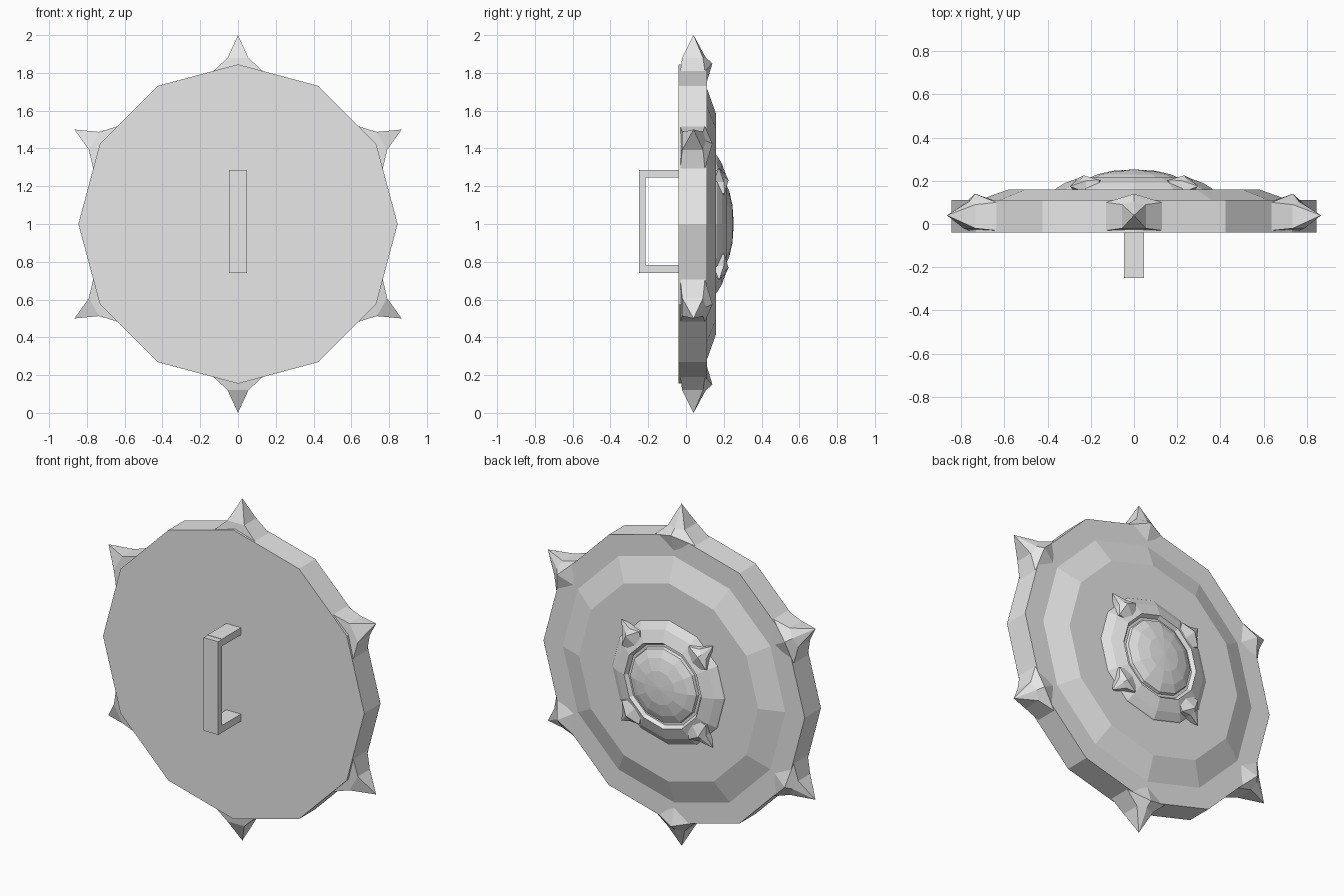
import bpy, bmesh, math
from mathutils import Matrix, Vector

cube = bpy.data.objects.get("Cube")
if cube:
    bpy.data.objects.remove(cube, do_unlink=True)

grey = bpy.data.materials.new("plain grey")
grey.use_nodes = True
grey.diffuse_color = (0.8, 0.8, 0.8, 1)
grey.node_tree.nodes["Principled BSDF"].inputs["Base Color"].default_value = (0.8, 0.8, 0.8, 1)

CENTRE = Vector((0, 0, 1))
SIDES = 12


def finish(name, bm):
    bmesh.ops.recalc_face_normals(bm, faces=bm.faces)
    mesh = bpy.data.meshes.new(name)
    bm.to_mesh(mesh)
    bm.free()
    mesh.materials.append(grey)
    obj = bpy.data.objects.new(name, mesh)
    bpy.context.collection.objects.link(obj)
    return obj


def bridge(bm, a, b):
    for i in range(len(a)):
        j = (i + 1) % len(a)
        bm.faces.new((a[i], a[j], b[j], b[i]))


def lathe(name, profile):
    """Turn (radius, y) points about the shield axis and cap both ends."""
    bm = bmesh.new()
    rings = []
    for r, y in profile:
        angles = [math.tau * k / SIDES for k in range(SIDES)]
        rings.append([bm.verts.new(CENTRE + Vector((r * math.cos(a), y, r * math.sin(a))))
                      for a in angles])
    for a, b in zip(rings, rings[1:]):
        bridge(bm, a, b)
    bm.faces.new(rings[0])
    bm.faces.new(rings[-1])
    return finish(name, bm)


def spike(name, angle, tip_radius, y, size, depth):
    """Flared spike pointing outward, with a ridge along its back."""
    # each ring: half width, front, shoulder, ridge, side drop, ridge drop
    rings_data = [(0.055, -0.06, 0.05, 0.065, 0.12, 0.12),
                  (0.13, -0.07, 0.06, 0.10, 0.19, 0.15),
                  (0.08, -0.06, 0.05, 0.06, 0.27, 0.28)]
    turn = Matrix.Rotation(math.pi / 2 - angle, 3, 'Y')

    def place(x, d, drop):
        return CENTRE + turn @ Vector((x * size, y + d * depth, tip_radius - drop * size))

    bm = bmesh.new()
    tip = bm.verts.new(place(0, 0, 0))
    rings = []
    for w, front, shoulder, ridge, side, top in rings_data:
        pts = [(-w, front, side), (w, front, side), (w, shoulder, side),
               (0, ridge, top), (-w, shoulder, side)]
        rings.append([bm.verts.new(place(*p)) for p in pts])
    for i in range(5):
        bm.faces.new((tip, rings[0][i], rings[0][(i + 1) % 5]))
    for a, b in zip(rings, rings[1:]):
        bridge(bm, a, b)
    bm.faces.new(rings[-1])
    return finish(name, bm)


def box(name, lo, hi):
    bm = bmesh.new()
    bmesh.ops.create_cube(bm, size=1)
    lo, hi = Vector(lo), Vector(hi)
    for v in bm.verts:
        v.co = (lo + hi) / 2 + v.co * (hi - lo)
    return finish(name, bm)


# Round body with a raised inner plate
lathe("shield_body", [(0.845, -0.04), (0.845, 0.11), (0.72, 0.11), (0.58, 0.16)])

# Stepped boss and its domed middle
lathe("boss_ring", [(0.37, 0.15), (0.36, 0.165), (0.32, 0.19), (0.25, 0.215),
                    (0.235, 0.195)])
lathe("boss_dome", [(0.225, 0.18), (0.215, 0.21), (0.17, 0.23), (0.1, 0.246), (0.01, 0.252)])

# Rim spikes and small boss spikes
for k in range(6):
    spike(f"rim_spike_{k + 1}", math.radians(30 + 60 * k), 1.0, 0.04, 1.0, 1.0)
for k in range(4):
    spike(f"boss_spike_{k + 1}", math.radians(45 + 90 * k), 0.42, 0.175, 0.6, 0.5)

# Hand grip on the front
W = 0.047
box("grip_bar", (-W, -0.25, 0.74), (W, -0.215, 1.285))
for name, low in (("grip_upper_arm", 1.245), ("grip_lower_arm", 0.74)):
    box(name, (-W, -0.215, low), (W, -0.035, low + 0.042))
